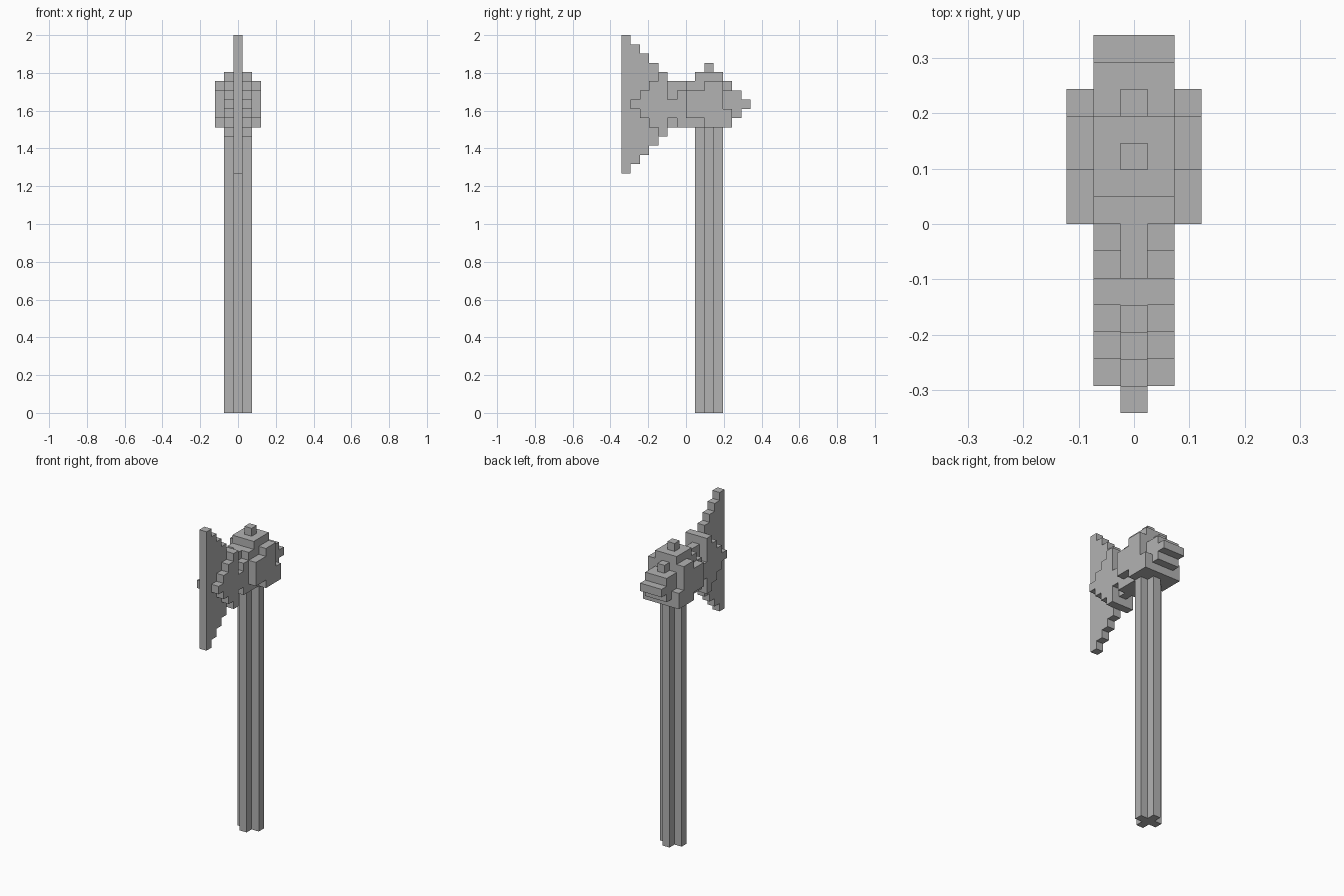
import bpy
import bmesh
from math import radians
from mathutils import Vector

cube = bpy.data.objects.get("Cube")
if cube:
    bpy.data.objects.remove(cube, do_unlink=True)

V = 2 / 41          # edge of one block
MID = 33            # block row at the middle of the head

grey = bpy.data.materials.new("plain grey")
grey.use_nodes = True
colour = (0.45, 0.45, 0.45, 1)
grey.diffuse_color = colour
grey.node_tree.nodes["Principled BSDF"].inputs["Base Color"].default_value = colour


def column(xs, y, low, high):
    """Blocks in one y column; rows are counted from the middle of the head."""
    return {(x, y, MID + r) for x in xs for r in range(low, high + 1)}


def build(name, cells):
    """Skin a set of blocks with outer faces and merge the flat areas."""
    bm = bmesh.new()
    verts = {}

    def vert(p):
        key = tuple(round(c * 2) for c in p)
        if key not in verts:
            verts[key] = bm.verts.new((p.x * V, (p.y - 6.5) * V, (p.z + 0.5) * V))
        return verts[key]

    for cell in sorted(cells):
        for axis in range(3):
            for sign in (-1, 1):
                n = Vector([sign if i == axis else 0 for i in range(3)])
                if tuple(int(c) for c in Vector(cell) + n) in cells:
                    continue
                u = Vector([1 if i == (axis + 1) % 3 else 0 for i in range(3)])
                w = n.cross(u)
                mid = Vector(cell) + n / 2
                bm.faces.new([vert(mid + (u * a + w * b) / 2)
                              for a, b in ((-1, -1), (1, -1), (1, 1), (-1, 1))])
    bmesh.ops.dissolve_limit(bm, angle_limit=radians(1), verts=bm.verts, edges=bm.edges)
    mesh = bpy.data.meshes.new(name)
    bm.to_mesh(mesh)
    bm.free()
    mesh.materials.append(grey)
    bpy.context.collection.objects.link(bpy.data.objects.new(name, mesh))


CORE, SIDES, OUTER, WIDE = (0,), (-1, 1), (-2, 2), (-1, 0, 1)

# Handle with a plus-shaped section
build("handle", {(x, y + 9, z) for x in WIDE for y in WIDE for z in range(MID - 2)
                 if x * y == 0})

# Stepped blade tapering towards the head
blade = set()
for y in range(5):
    blade |= column(CORE, y, y - 7, 7 - y)
build("blade", blade)

# Stepped cheeks on both faces of the blade
cheeks = set()
for y in range(1, 5):
    cheeks |= column(SIDES, y, 1 - y, y - 1)
build("blade_cheeks", cheeks)

# Neck between blade and head
neck = column(CORE, 5, -2, 2) | column(CORE, 6, -2, 2)
neck |= column(SIDES, 5, -1, 0) | column(SIDES, 6, -2, 1)
build("neck", neck)

# Head block with its cap and top knob
head = column(WIDE, 7, -2, 2)
for y in (8, 9, 10):
    head |= column(WIDE, y, -2, 3)
head |= column(CORE, 9, 4, 4)
build("head", head)

# Raised plates on both sides of the head
plates = set()
for y, low, high in ((7, -1, 1), (8, -1, 1), (9, -2, 2), (10, -2, 2), (11, -2, -1)):
    plates |= column(OUTER, y, low, high)
build("side_plates", plates)

# Stepped spike at the back
spike = column(CORE, 11, -2, 2) | column(SIDES, 11, -2, 1)
spike |= column(WIDE, 12, -1, 1) | column(WIDE, 13, 0, 0)
build("back_spike", spike)
